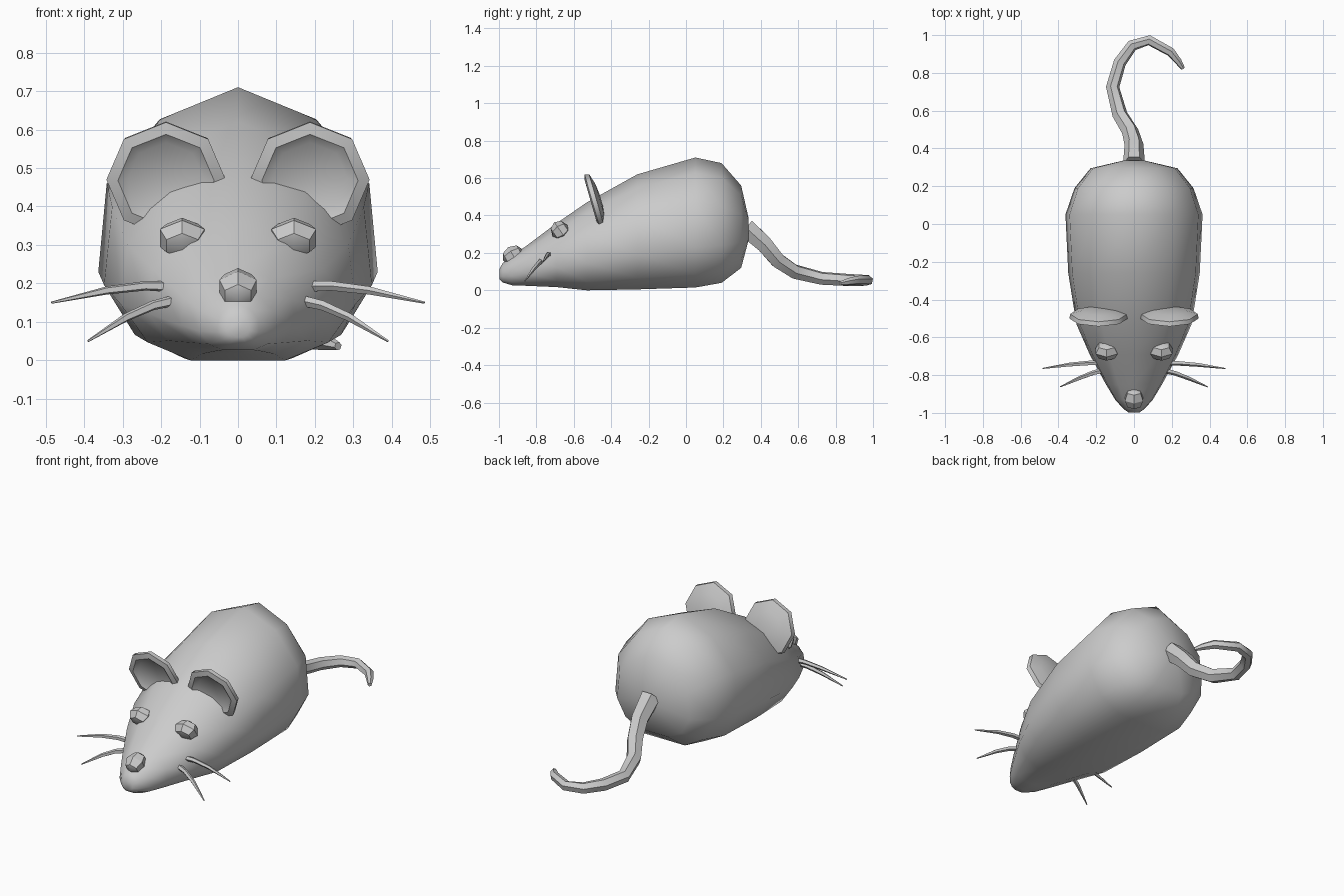
import bpy, bmesh, math
from mathutils import Vector, Matrix

if "Cube" in bpy.data.objects:
    bpy.data.objects.remove(bpy.data.objects["Cube"])


def loft(name, rings, smooth=True, matrix=None, angle=60):
    """Skin a list of equal-length closed rings and cap both ends."""
    bm = bmesh.new()
    loops = [[bm.verts.new(p) for p in r] for r in rings]
    n = len(loops[0])
    for a, b in zip(loops, loops[1:]):
        for i in range(n):
            j = (i + 1) % n
            bm.faces.new((a[i], a[j], b[j], b[i]))
    bm.faces.new(loops[0])
    bm.faces.new(loops[-1])
    if matrix:
        bm.transform(matrix)
    return finish(name, bm, smooth, angle)


def finish(name, bm, smooth, angle=60):
    bmesh.ops.recalc_face_normals(bm, faces=bm.faces)
    me = bpy.data.meshes.new(name)
    bm.to_mesh(me)
    bm.free()
    ob = bpy.data.objects.new(name, me)
    bpy.context.collection.objects.link(ob)
    if smooth:
        bpy.ops.object.select_all(action='DESELECT')
        ob.select_set(True)
        bpy.context.view_layer.objects.active = ob
        bpy.ops.object.shade_smooth_by_angle(angle=math.radians(angle))
    return ob


def tube(name, path, radii, sides):
    """Tapered tube along a path of points."""
    pts = [Vector(p) for p in path]
    rings = []
    side = None
    for i, p in enumerate(pts):
        t = (pts[min(i + 1, len(pts) - 1)] - pts[max(i - 1, 0)]).normalized()
        if side is None:
            side = t.cross(Vector((0, 0, 1)))
        side = (side - t * side.dot(t)).normalized()
        up = side.cross(t)
        rings.append([p + radii[i] * (side * math.cos(a) + up * math.sin(a))
                      for a in (2 * math.pi * k / sides for k in range(sides))])
    return loft(name, rings, angle=50)


def blob(name, loc, size, tilt):
    """Six-sided faceted ball whose pole faces forward."""
    bm = bmesh.new()
    bmesh.ops.create_uvsphere(bm, u_segments=6, v_segments=4, radius=1)
    bm.transform(Matrix.Translation(loc) @ Matrix.Rotation(math.radians(tilt), 4, 'X')
                 @ Matrix.Diagonal((*size, 1)) @ Matrix.Rotation(math.pi / 2, 4, 'X'))
    return finish(name, bm, True, 30)


# Body: one half section scaled along the length (y, half width, bottom, top)
half = [(0, 1), (.56, .88), (.94, .64), (1, .31), (.77, .1), (.4, 0), (0, 0)]
section = half + [(-x, z) for x, z in half[-2:0:-1]]
stations = [(-.997, .03, .06, .115), (-.98, .055, .042, .145), (-.93, .1, .027, .185),
            (-.85, .148, .024, .24), (-.69, .235, .017, .36), (-.53, .305, 0, .47),
            (-.26, .348, .005, .62), (.05, .363, .015, .71), (.19, .315, .04, .68),
            (.295, .23, .12, .56), (.335, .06, .27, .385)]
loft("body", [[(x * w, y, b + z * (t - b)) for x, z in section]
              for y, w, b, t in stations])

# Tail
tube("tail",
     [(0, .32, .335), (0, .42, .245), (-.02, .49, .16), (-.075, .58, .1),
      (-.113, .725, .064), (-.075, .855, .056), (-.01, .945, .053),
      (.08, .973, .053), (.195, .91, .053), (.235, .86, .045), (.26, .823, .037)],
     [.058, .05, .045, .041, .036, .034, .031, .028, .025, .019, .011], 6)

# Nose
blob("nose", (0, -.925, .188), (.056, .06, .05), 30)

# Ear profile: dish, rim and domed back as (radius, depth)
ear = [(.098, .003), (.125, .02), (.155, .012), (.15, -.012), (.09, -.03), (.03, -.036)]
ear_rings = [[(r * math.cos(a), -d, r * math.sin(a))
              for a in (math.tau * k / 8 for k in range(8))] for r, d in ear]

for s, tag in ((1, "left"), (-1, "right")):
    # Eye
    blob(f"eye_{tag}", (s * .145, -.672, .318), (.067, .05, .056), 35)
    # Ear
    loft(f"ear_{tag}", ear_rings,
         matrix=Matrix.Translation((s * .187, -.488, .473))
         @ Matrix.Rotation(math.radians(16), 4, 'X'), angle=50)
    # Whiskers
    tube(f"upper_whisker_{tag}",
         [(s * .17, -.735, .192), (s * .24, -.737, .194), (s * .34, -.745, .182),
          (s * .485, -.765, .15)], [.015, .013, .011, .003], 5)
    tube(f"lower_whisker_{tag}",
         [(s * .16, -.775, .157), (s * .22, -.79, .143), (s * .29, -.817, .112),
          (s * .39, -.862, .05)], [.015, .013, .011, .003], 5)
